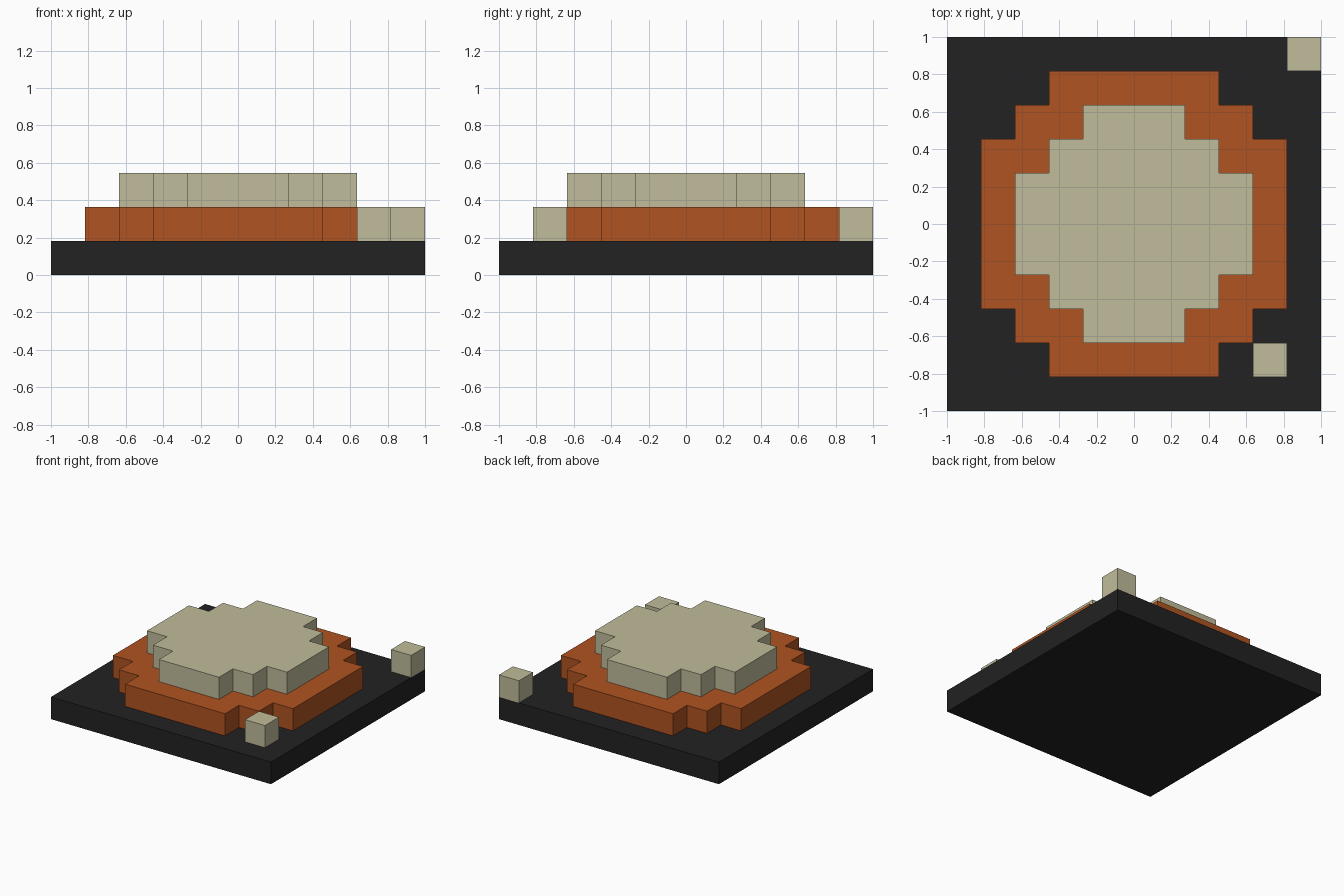
import bpy
import bmesh

cube = bpy.data.objects.get("Cube")
if cube:
    bpy.data.objects.remove(cube, do_unlink=True)

U = 2 / 11  # one block


def make_material(name, rgb):
    mat = bpy.data.materials.new(name)
    mat.use_nodes = True
    color = (*rgb, 1.0)
    mat.diffuse_color = color
    bsdf = next(n for n in mat.node_tree.nodes if n.type == "BSDF_PRINCIPLED")
    bsdf.inputs["Base Color"].default_value = color
    return mat


black = make_material("charcoal", (0.016, 0.016, 0.016))
orange = make_material("burnt orange", (0.434, 0.087, 0.015))
cream = make_material("cream", (0.527, 0.503, 0.328))


def slab(name, outline, level, mat):
    """Extrude an outline, in block units, into a slab one block thick."""
    bm = bmesh.new()
    base = bm.faces.new([bm.verts.new((x * U, y * U, level * U)) for x, y in outline])
    top = bmesh.ops.extrude_face_region(bm, geom=[base], use_keep_orig=True)["geom"]
    bmesh.ops.translate(bm, vec=(0, 0, U),
                        verts=[v for v in top if isinstance(v, bmesh.types.BMVert)])
    bmesh.ops.recalc_face_normals(bm, faces=bm.faces)
    mesh = bpy.data.meshes.new(name)
    bm.to_mesh(mesh)
    bm.free()
    mesh.materials.append(mat)
    obj = bpy.data.objects.new(name, mesh)
    bpy.context.collection.objects.link(obj)
    return obj


def square(cx, cy, half):
    return [(cx - half, cy - half), (cx + half, cy - half),
            (cx + half, cy + half), (cx - half, cy + half)]


def stepped_disc(r):
    """Blocky circle: one stepped corner turned through four quarters."""
    corner = [(r, r - 2), (r - 1, r - 2), (r - 1, r - 1), (r - 2, r - 1), (r - 2, r)]
    points = []
    for _ in range(4):
        points += corner
        corner = [(-y, x) for x, y in corner]
    return points


# Square base with two stacked blocky discs
slab("base_plate", square(0, 0, 5.5), 0, black)
slab("lower_disc", stepped_disc(4.5), 1, orange)
slab("upper_disc", stepped_disc(3.5), 2, cream)

# Loose blocks on the left side of the base
slab("front_block", square(4, -4, 0.5), 1, cream)
slab("back_corner_block", square(5, 5, 0.5), 1, cream)
